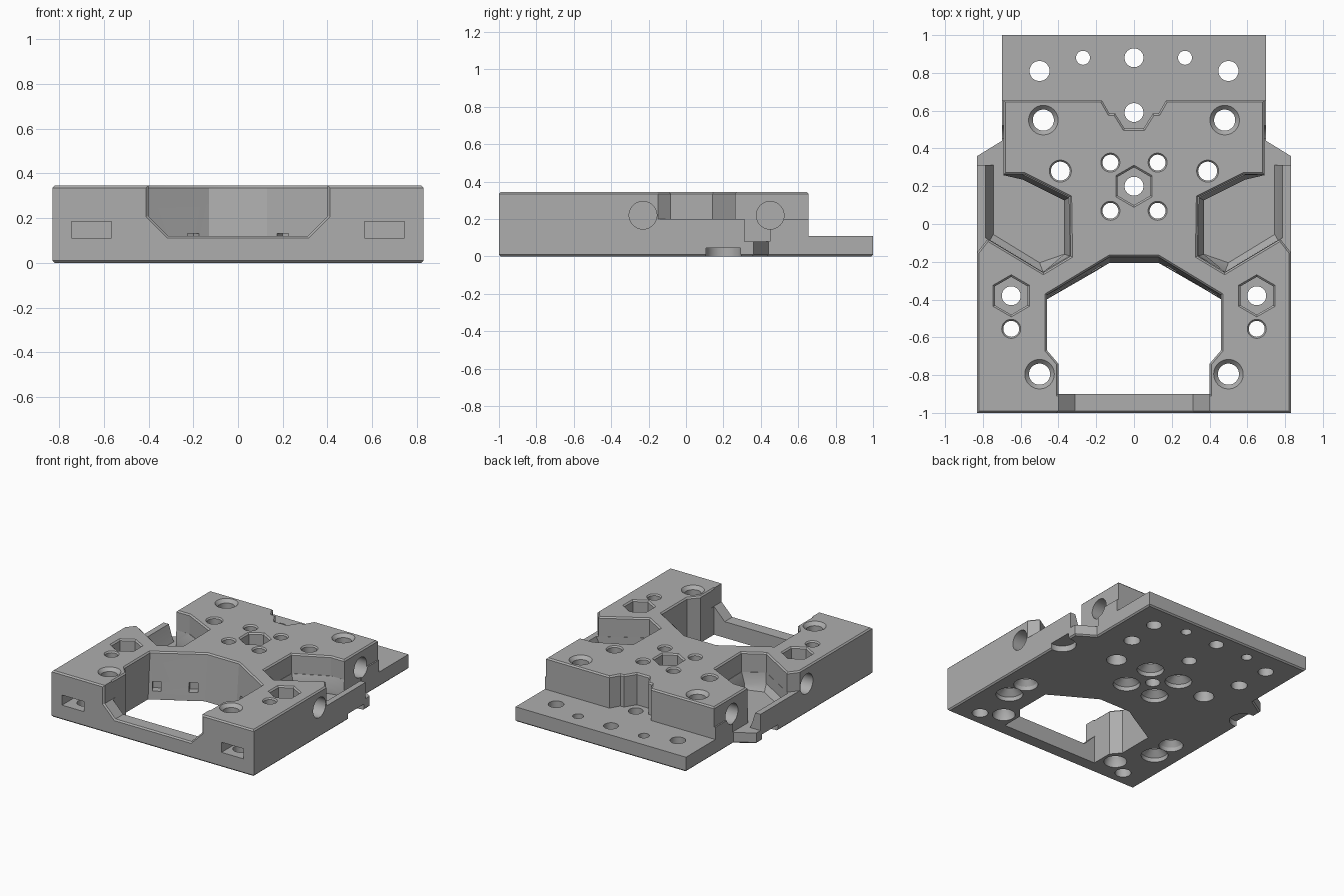
import bpy, bmesh
from math import cos, sin, pi, radians
from mathutils import Vector, Matrix

default = bpy.data.objects.get("Cube")
if default:
    bpy.data.objects.remove(default, do_unlink=True)

TOP, OVER, CH = 0.345, 0.4, 0.01

grey = bpy.data.materials.new("plain grey")
grey.use_nodes = True
colour = (0.42, 0.42, 0.42, 1)
grey.diffuse_color = colour
grey.node_tree.nodes["Principled BSDF"].inputs["Base Color"].default_value = colour


def loft(name, rings):
    """Closed solid through rings of equal point count, each (z, points)."""
    bm = bmesh.new()
    loops = [[bm.verts.new((x, y, z)) for x, y in pts] for z, pts in rings]
    n = len(loops[0])
    bm.faces.new(loops[0])
    bm.faces.new(loops[-1])
    for a, b in zip(loops, loops[1:]):
        for i in range(n):
            j = (i + 1) % n
            bm.faces.new((a[i], a[j], b[j], b[i]))
    bmesh.ops.recalc_face_normals(bm, faces=bm.faces)
    mesh = bpy.data.meshes.new(name)
    bm.to_mesh(mesh)
    bm.free()
    obj = bpy.data.objects.new(name, mesh)
    bpy.context.collection.objects.link(obj)
    obj.data.materials.append(grey)
    return obj


def grow(pts, d):
    """Offset a polygon outward by d."""
    p = [Vector(q) for q in pts]
    n = len(p)
    area = sum(p[i - 1].x * p[i].y - p[i].x * p[i - 1].y for i in range(n))
    d = d if area > 0 else -d
    out = []
    for i in range(n):
        e = (p[i] - p[i - 1]).normalized()
        f = (p[(i + 1) % n] - p[i]).normalized()
        a, b = Vector((e.y, -e.x)), Vector((f.y, -f.x))
        out.append(p[i] + (a + b) * (d / (1 + a.dot(b))))
    return out


def mirror(pts):
    """Complete a right-hand half outline across x = 0."""
    return pts + [(-x, y) for x, y in reversed(pts)]


def flip(pts, s):
    return [(x * s, y) for x, y in pts]


def circle(x, y, r, n=48, turn=0):
    return [(x + r * cos(2 * pi * i / n + turn), y + r * sin(2 * pi * i / n + turn)) for i in range(n)]


def cut(rings, matrix=None):
    """Subtract a lofted solid from the body."""
    tool = loft("cutter", rings)
    tool.hide_render = True
    if matrix:
        tool.matrix_world = matrix
    mod = body.modifiers.new("cut", "BOOLEAN")
    mod.operation, mod.solver, mod.object = "DIFFERENCE", "EXACT", tool
    bpy.context.view_layer.update()
    done = body.evaluated_get(bpy.context.evaluated_depsgraph_get())
    old, mesh = body.data, bpy.data.meshes.new_from_object(done)
    body.modifiers.clear()
    body.data = mesh
    bpy.data.meshes.remove(old)
    bpy.data.objects.remove(tool, do_unlink=True)


def flared(z, low, high=None):
    """Rings of a cutter whose rim is chamfered at the top face."""
    high = high or low
    return [(z, low), (TOP - CH, high), (TOP, grow(high, CH)), (OVER, grow(high, CH))]


def bore(x, y, r, rim=0.01, sink=0, top=TOP):
    """Through hole with a chamfered top rim and optional conical underside."""
    rings = [(-0.1, r), (top - rim, r), (top + 0.002, r + rim), (OVER, r + rim)]
    if sink:
        rings = [(-0.1, sink), (0.03, sink * 0.9), (0.07, r)] + rings[1:]
    cut([(z, circle(x, y, q)) for z, q in rings])


# Body blank with chamfered outer edges
outline = mirror([(0.83, -1), (0.83, 0.36), (0.7, 0.44), (0.7, 1)])
body = loft("mounting_block", [(0, grow(outline, -CH)), (CH, outline),
                               (TOP - CH, outline), (TOP, grow(outline, -CH))])

# Low rear shelf with a stepped notch in the block
shelf = mirror([(1.2, 1.2), (1.2, 0.655), (0.17, 0.655), (0.13, 0.585), (0.1, 0.585), (0.05, 0.505)])
cut(flared(0.11, shelf))

# Side pockets: wide opening above, sloped basin below
inner = [(0.69, 0.262), (0.58, 0.262), (0.34, 0.142), (0.335, -0.17)]
foot = [(0.69, 0.258), (0.59, 0.235), (0.37, 0.125), (0.37, -0.16)]
for s in (1, -1):
    upper = inner + [(0.48, -0.257), (0.775, -0.08), (0.83, -0.15), (1.1, -0.15), (1.1, 0.7), (0.69, 0.7)]
    cut(flared(0.2, flip(upper, s)))
    tail = [(1.1, 0.312), (1.1, 0.45), (0.69, 0.45)]
    basin_low = foot + [(0.5, -0.205), (0.745, -0.055), (0.745, 0.312)] + tail
    basin_mid = foot + [(0.482, -0.253), (0.762, -0.085), (0.762, 0.312)] + tail
    basin_top = inner + [(0.48, -0.255), (0.79, -0.07), (0.79, 0.312)] + tail
    cut([(0.08, flip(basin_low, s)), (0.12, flip(basin_mid, s)), (0.21, flip(basin_top, s))])

# Large front opening with a leaning back wall
sides = [(0.4, -0.9), (0.4, -0.74), (0.46, -0.67)]
cut(flared(-0.1, mirror(sides + [(0.46, -0.405), (0.13, -0.215)]),
           mirror(sides + [(0.46, -0.375), (0.13, -0.175)])))

# Front lip opening, a profile swept along y
lip = [(0.401, 0.5), (0.401, 0.21), (0.312, 0.12)]
stand = Matrix.Rotation(radians(90), 4, "X")
cut([(0.87, mirror(lip)), (0.99, mirror(lip)), (1.0, grow(mirror(lip), CH)),
     (1.1, grow(mirror(lip), CH))], stand)

# Holes on the centre line
bore(0, 0.88, 0.05, 0, top=0.11)
bore(0, 0.59, 0.05, 0, top=0.11)
bore(0, 0.2, 0.05)
cut(flared(0.22, circle(0, 0.2, 0.1, 6, pi / 2)))

for s in (1, -1):
    # Shelf holes
    bore(s * 0.27, 0.88, 0.037, 0, top=0.11)
    bore(s * 0.5, 0.81, 0.053, 0, top=0.11)
    # Corner screws, wide at the top
    bore(s * 0.48, 0.55, 0.056, 0.024)
    bore(s * 0.5, -0.795, 0.056, 0.024, sink=0.085)
    # Plain and countersunk screws
    bore(s * 0.39, 0.28, 0.05, sink=0.075)
    for y in (0.07, 0.325):
        bore(s * 0.125, y, 0.042, sink=0.1)
    bore(s * 0.65, -0.555, 0.042, sink=0.1)
    # Hexagonal nut trap
    bore(s * 0.65, -0.38, 0.05, sink=0.09)
    cut(flared(0.22, circle(s * 0.65, -0.38, 0.1, 6, pi / 2)))
    # Round sockets in the side faces
    sideways = Matrix.Rotation(s * pi / 2, 4, "Y")
    for y, face in ((-0.23, 0.83), (0.45, 0.69)):
        cut([(face - 0.1, circle(-s * 0.22, y, 0.074)), (1.1, circle(-s * 0.22, y, 0.074))], sideways)
    # Underside notch at the side edge, and blind hole meeting the front slot
    cut([(-0.1, circle(s * 0.81, 0.2, 0.095)), (0.045, circle(s * 0.81, 0.2, 0.095))])
    cut([(-0.1, circle(s * 0.64, -0.88, 0.055)), (0.13, circle(s * 0.64, -0.88, 0.055))])
    # Front slot
    slot = flip([(0.565, 0.11), (0.745, 0.11), (0.745, 0.185), (0.565, 0.185)], s)
    cut([(0.82, slot), (1.1, slot)], stand)
    # Small slots in the leaning wall
    for x, y in ((0.2, -0.235), (0.415, -0.36)):
        box = [(-0.03, -0.05), (0.03, -0.05), (0.03, 0.05), (-0.03, 0.05)]
        cut([(0.06, box), (0.13, box)],
            Matrix.Translation((s * x, y, 0)) @ Matrix.Rotation(-s * radians(30), 4, "Z"))

# Smooth bores, sharp edges
bpy.ops.object.select_all(action="DESELECT")
body.select_set(True)
bpy.context.view_layer.objects.active = body
bpy.ops.object.shade_smooth_by_angle(angle=radians(25))
